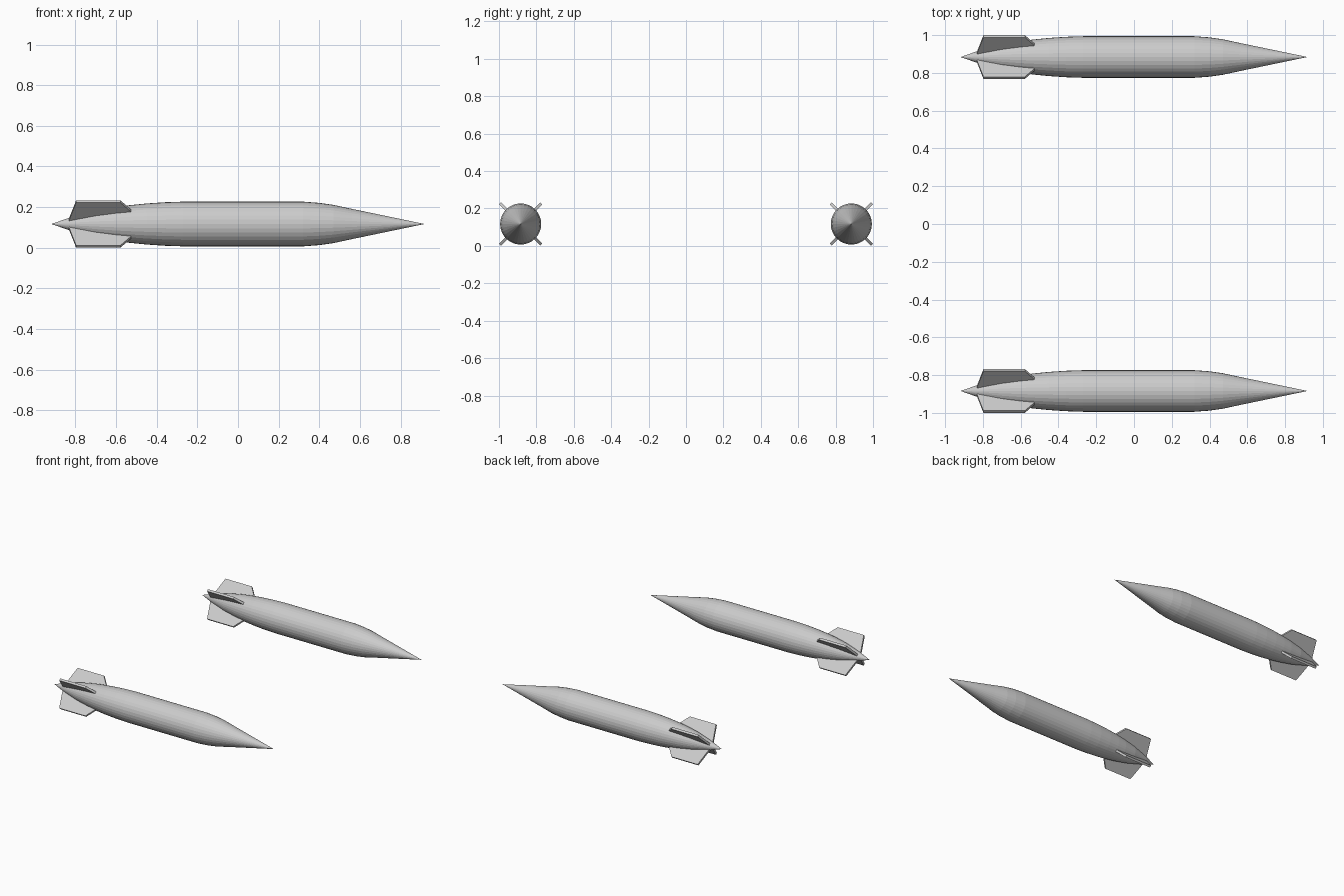
import bpy, bmesh
from math import pi, cos, sin

if "Cube" in bpy.data.objects:
    bpy.data.objects.remove(bpy.data.objects["Cube"])

AXIS_Z = 0.117      # height of the body axis
AXIS_Y = 0.884      # sideways distance of each body
SIDES = 32

# (x, radius) from tail tip to nose tip
PROFILE = [(-0.918, 0), (-0.83, 0.031), (-0.70, 0.066), (-0.60, 0.084),
           (-0.53, 0.093), (-0.45, 0.101), (-0.36, 0.107), (-0.27, 0.11),
           (0.32, 0.11), (0.40, 0.104), (0.47, 0.094), (0.56, 0.0745), (0.918, 0)]

# (x, distance from axis), outline of one fin
FIN = [(-0.84, 0.0), (-0.832, 0.03), (-0.797, 0.156), (-0.578, 0.156),
       (-0.522, 0.088), (-0.522, 0.0)]
FIN_THICK = 0.016


def make_object(name, bm, y):
    bmesh.ops.recalc_face_normals(bm, faces=bm.faces)
    mesh = bpy.data.meshes.new(name)
    bm.to_mesh(mesh)
    bm.free()
    obj = bpy.data.objects.new(name, mesh)
    obj.location = (0, y, AXIS_Z)
    bpy.context.collection.objects.link(obj)
    return obj


def make_body(name, y):
    bm = bmesh.new()
    verts = [bm.verts.new((x, r, 0)) for x, r in PROFILE]
    edges = [bm.edges.new(p) for p in zip(verts, verts[1:])]
    bmesh.ops.spin(bm, geom=verts + edges, cent=(0, 0, 0), axis=(1, 0, 0),
                   angle=2 * pi, steps=SIDES)
    bmesh.ops.remove_doubles(bm, verts=bm.verts, dist=1e-4)
    return make_object(name, bm, y)


def make_fins(name, y):
    bm = bmesh.new()
    for i in range(4):
        a = pi / 4 + i * pi / 2
        c, s, h = cos(a), sin(a), FIN_THICK / 2
        face = bm.faces.new([bm.verts.new((x, r * c + h * s, r * s - h * c))
                             for x, r in FIN])
        ext = bmesh.ops.extrude_face_region(bm, geom=[face], use_keep_orig=True)
        moved = [g for g in ext["geom"] if isinstance(g, bmesh.types.BMVert)]
        bmesh.ops.translate(bm, verts=moved,
                            vec=(0, -FIN_THICK * s, FIN_THICK * c))
    return make_object(name, bm, y)


# Two matching finned bodies
for side, y in (("left", AXIS_Y), ("right", -AXIS_Y)):
    make_body(side + "_body", y)
    make_fins(side + "_tail_fins", y)
